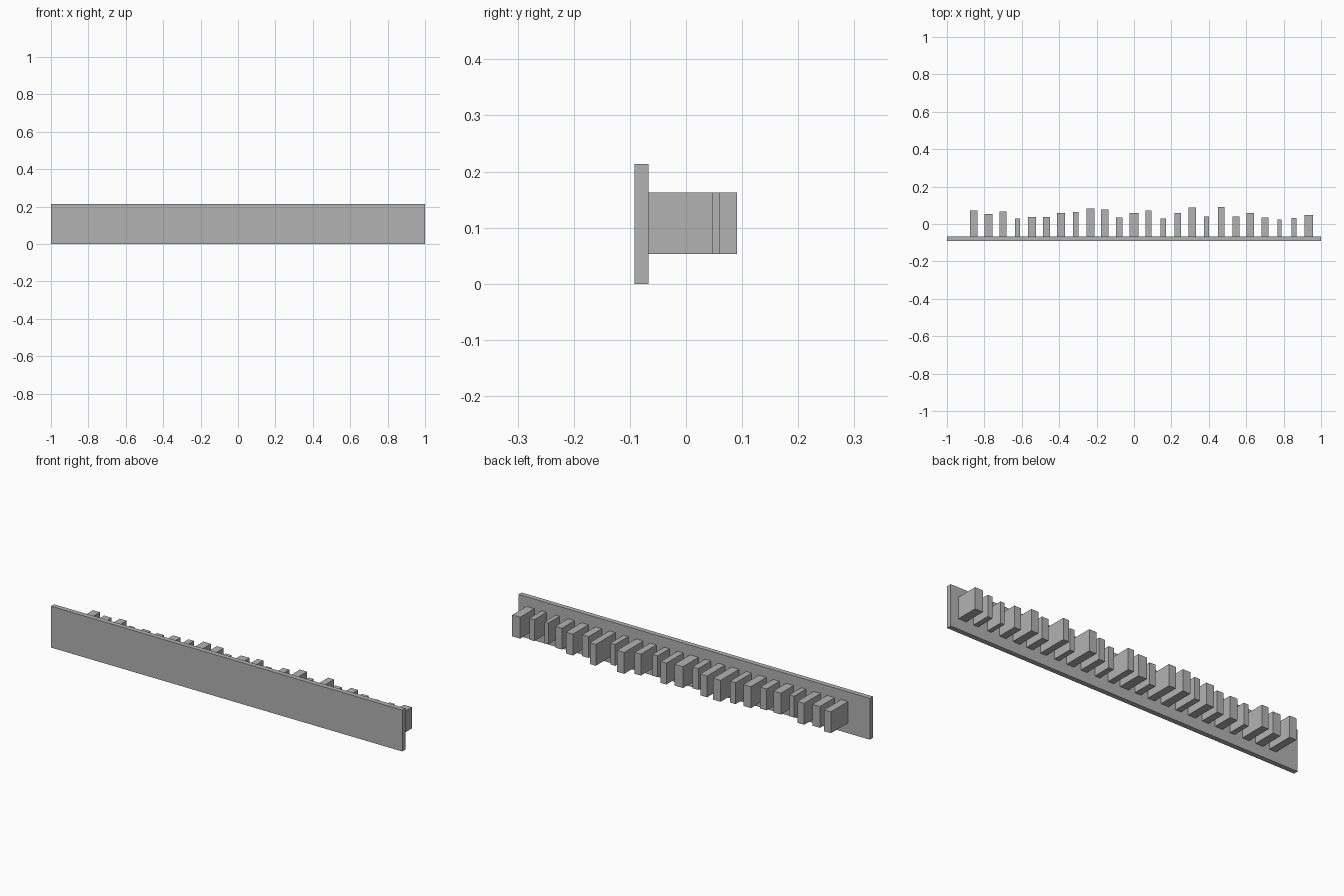
import bpy

cube = bpy.data.objects.get("Cube")
if cube:
    bpy.data.objects.remove(cube, do_unlink=True)

grey = bpy.data.materials.new("plain_grey")
grey.use_nodes = True
grey.diffuse_color = (0.448, 0.448, 0.448, 1)
grey.node_tree.nodes["Principled BSDF"].inputs["Base Color"].default_value = grey.diffuse_color


def box(name, low, high):
    """Axis-aligned box between two corners."""
    bpy.ops.mesh.primitive_cube_add(size=1)
    obj = bpy.context.object
    obj.name = name
    obj.location = [(a + b) / 2 for a, b in zip(low, high)]
    obj.scale = [b - a for a, b in zip(low, high)]
    bpy.ops.object.transform_apply(location=True, rotation=False, scale=True)
    obj.data.materials.append(grey)
    return obj


# Long upright front panel
FRONT, PANEL_BACK, HEIGHT = -0.092, -0.067, 0.213
box("panel", (-1, FRONT, 0), (1, PANEL_BACK, HEIGHT))

# Evenly spaced blocks behind the panel: width and rear position of each
START, STEP = -0.856, 0.0778
BOTTOM, TOP = 0.053, 0.163
blocks = [
    (.039, .072), (.043, .053), (.039, .067), (.027, .029),
    (.043, .037), (.037, .037), (.043, .059), (.031, .064),
    (.043, .083), (.039, .078), (.034, .035), (.048, .059),
    (.032, .072), (.029, .029), (.035, .059), (.041, .088),
    (.027, .040), (.034, .091), (.037, .040), (.040, .060),
    (.037, .035), (.022, .024), (.028, .032), (.045, .048),
]
for i, (width, rear) in enumerate(blocks):
    x = START + i * STEP
    box(f"block_{i + 1}", (x - width / 2, PANEL_BACK, BOTTOM),
        (x + width / 2, rear, TOP))
